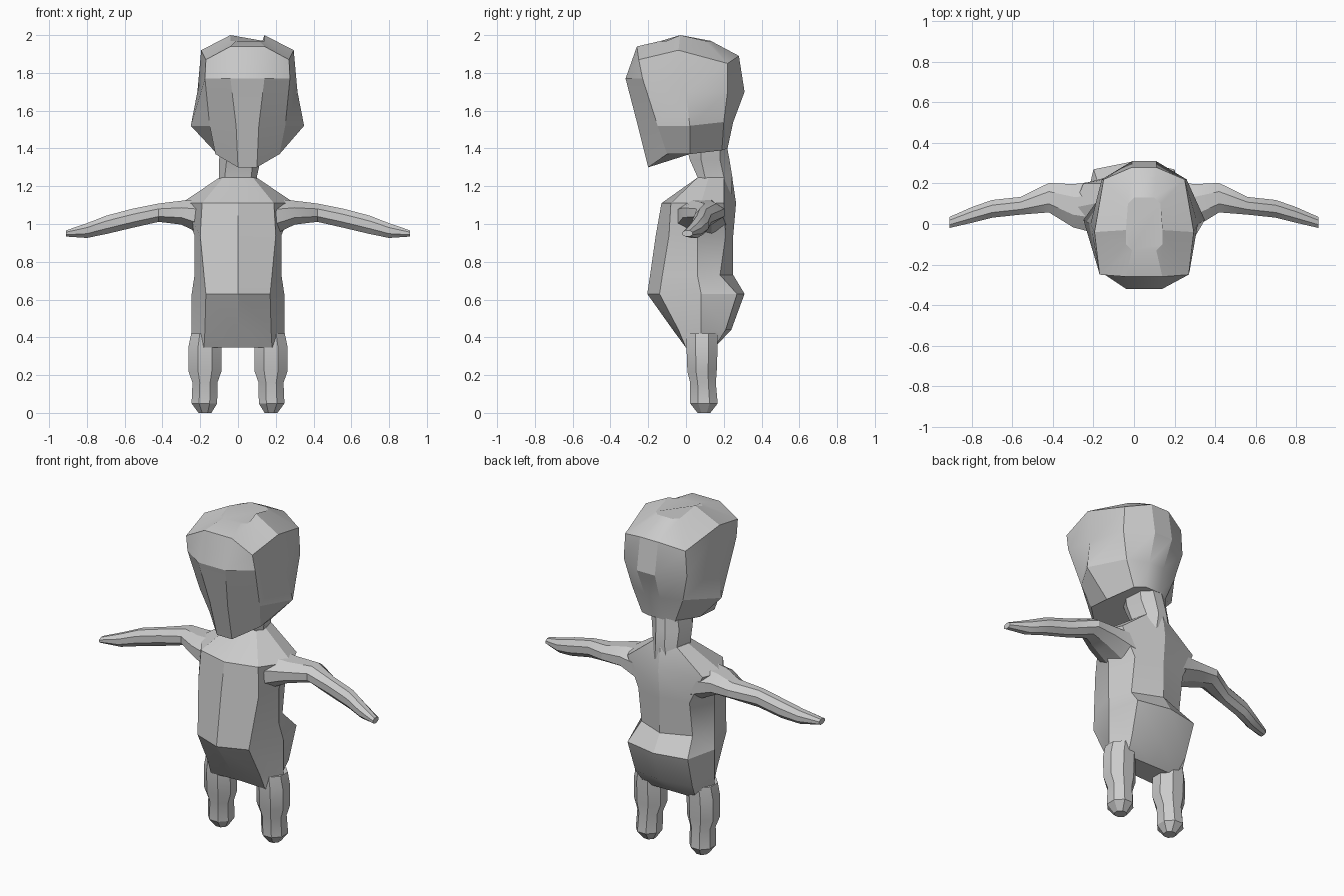
import bpy, bmesh, math


def loft(name, rings):
    """Skin a closed surface through rings of equal point count."""
    bm = bmesh.new()
    loops = [[bm.verts.new(p) for p in ring] for ring in rings]
    for a, b in zip(loops, loops[1:]):
        for i in range(len(a)):
            j = (i + 1) % len(a)
            bm.faces.new((a[i], a[j], b[j], b[i]))
    bm.faces.new(loops[0])
    bm.faces.new(loops[-1])
    bmesh.ops.remove_doubles(bm, verts=bm.verts, dist=0.0005)
    bmesh.ops.recalc_face_normals(bm, faces=bm.faces)
    me = bpy.data.meshes.new(name)
    bm.to_mesh(me)
    bm.free()
    ob = bpy.data.objects.new(name, me)
    bpy.context.collection.objects.link(ob)
    bpy.ops.object.select_all(action='DESELECT')
    ob.select_set(True)
    bpy.context.view_layer.objects.active = ob
    bpy.ops.object.shade_smooth_by_angle(angle=math.radians(25))
    return ob


def full(half, cx=0.0):
    """Mirror a half ring (front to back) about x = cx."""
    return ([(cx + x, y, z) for x, y, z in half] +
            [(cx - x, y, z) for x, y, z in reversed(half)])


# Head: chin to crown, set slightly off centre
head = [
    [(.05, -.20, 1.30), (.17, -.10, 1.37), (.16, .02, 1.37), (.11, .19, 1.39), (.05, .22, 1.40)],
    [(.06, -.255, 1.52), (.20, -.15, 1.52), (.30, .02, 1.52), (.17, .20, 1.54), (.05, .25, 1.54)],
    [(.09, -.32, 1.77), (.225, -.23, 1.77), (.265, .0, 1.70), (.21, .22, 1.70), (.06, .31, 1.70)],
    [(.09, -.26, 1.94), (.22, -.25, 1.87), (.245, -.04, 1.92), (.20, .22, 1.85), (.06, .28, 1.89)],
    [(.06, -.13, 1.97), (.09, -.10, 1.97), (.09, -.03, 2.0), (.08, .10, 1.97), (.05, .13, 1.97)],
]
loft("head", [full(r, 0.05) for r in head])

# Neck
neck = [
    (1.16, 0, [(.07, .06), (.10, .10), (.09, .20), (.04, .24)]),
    (1.25, 0, [(.07, .06), (.10, .10), (.08, .20), (.03, .245)]),
    (1.34, .01, [(.07, .02), (.11, .08), (.09, .18), (.03, .23)]),
    (1.42, .02, [(.07, .0), (.11, .08), (.09, .18), (.03, .215)]),
]
loft("neck", [full([(x, y, z) for x, y in pts], cx) for z, cx, pts in neck])

# Torso: height, then front, front corner, side, back corner, back
torso = [
    (1.245, [(0, .06), (.08, .06), (.10, .12), (.08, .20), (0, .245)]),
    (1.11, [(0, -.13), (.19, -.08), (.30, .08), (.25, .20), (0, .265)]),
    (.94, [(0, -.16), (.20, -.09), (.23, .06), (.17, .21), (0, .25)]),
    (.73, [(0, -.19), (.18, -.125), (.23, .06), (.17, .18), (0, .25)]),
    (.63, [(0, -.205), (.17, -.14), (.245, .08), (.20, .27), (0, .31)]),
    (.44, [(0, -.07), (.175, -.04), (.245, .08), (.19, .21), (0, .24)]),
    (.345, [(0, .01), (.18, .0), (.25, .08), (.17, .15), (0, .15)]),
]
loft("torso", [full([(x, y, z) for x, y in pts]) for z, pts in torso])


def octagon(n=8):
    return [((math.cos(a), math.sin(a))) for a in
            (2 * math.pi * (i + .5) / n for i in range(n))]


# Arms: x, centre y, centre z, half depth, half height
arm = [
    (.15, .08, 1.03, .14, .11), (.30, .09, 1.06, .11, .065),
    (.42, .13, 1.06, .075, .05), (.56, .09, 1.03, .045, .052),
    (.70, .075, .995, .045, .05), (.80, .045, .965, .04, .04),
    (.91, .008, .95, .028, .017),
]
# Legs: z, centre x, centre y, half width, half depth
leg = [
    (.0, .175, .095, .035, .035), (.05, .178, .095, .07, .075),
    (.16, .175, .09, .068, .07), (.22, .175, .085, .09, .08),
    (.35, .175, .085, .09, .085), (.42, .17, .085, .08, .085),
]
for side, s in (("left", -1), ("right", 1)):
    loft(side + "_arm", [[(s * x, y + c * ry * 1.05, z + d * rz * 1.05)
                          for c, d in octagon()] for x, y, z, ry, rz in arm])
    loft(side + "_leg", [[(s * (x + c * rx * 1.05), y + d * ry * 1.05, z)
                          for c, d in octagon()] for z, x, y, rx, ry in leg])
